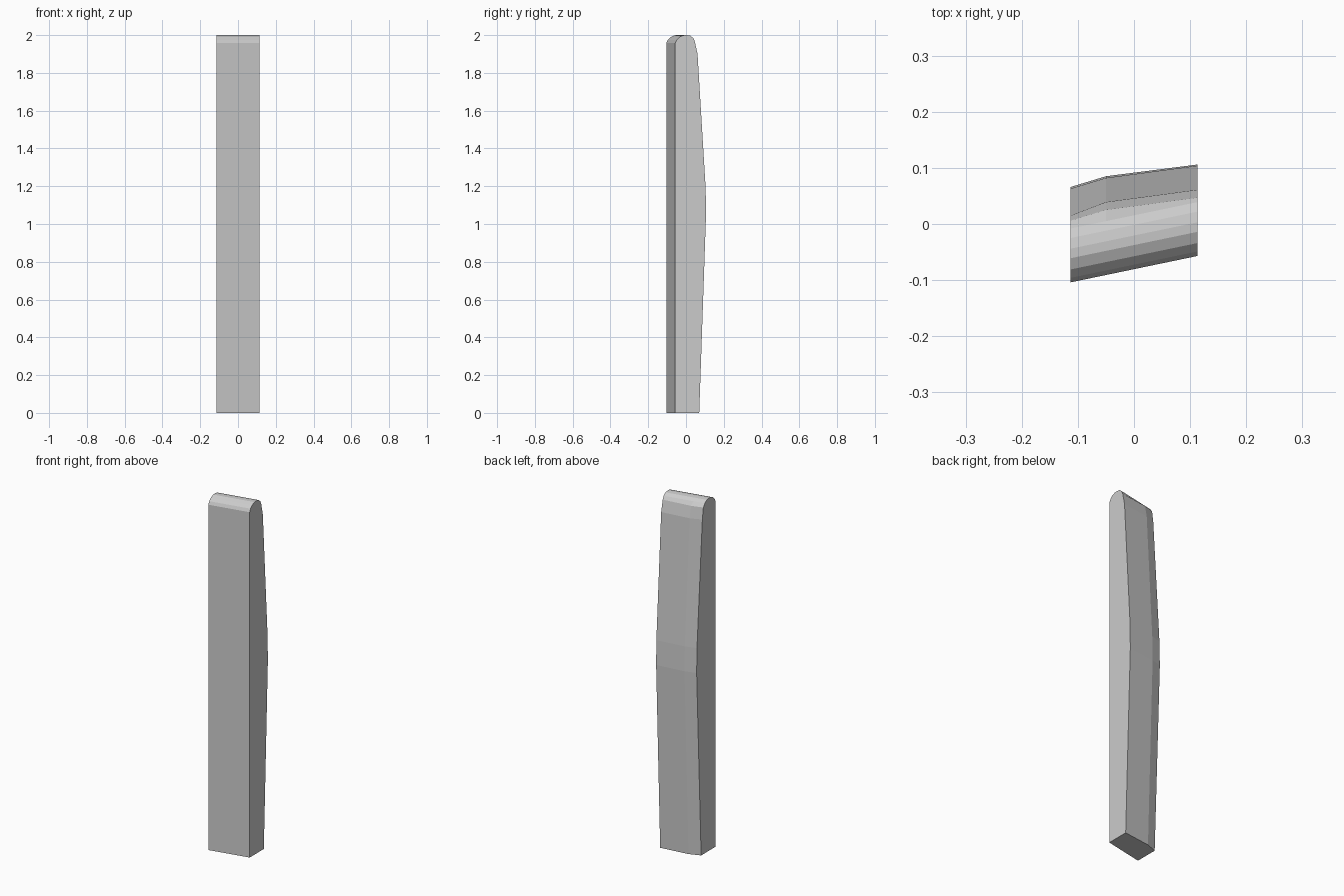
import bpy, bmesh

if "Cube" in bpy.data.objects:
    bpy.data.objects.remove(bpy.data.objects["Cube"])

HALF = 0.113


def front_y(x):
    # slanted flat front face
    return -0.0805 + 0.208 * x


# Rounded end: depth behind the front face, height
CAP = [(0, 1.958), (0.008, 1.975), (0.023, 1.99), (0.043, 1.999), (0.06, 2.0),
       (0.079, 1.997), (0.096, 1.984)]
# Back face heights, and its depth at each column of the board
BACK_Z = [1.965, 1.9, 1.19, 1.05, 0.0]
COLUMNS = {
    -HALF: [0.110, 0.119, 0.167, 0.170, 0.130],
    -0.05: [0.116, 0.130, 0.173, 0.176, 0.140],
    HALF: [0.104, 0.118, 0.161, 0.163, 0.127],
}

# Board: side profiles lofted across the width
bm = bmesh.new()
rings = []
for x, depths in COLUMNS.items():
    profile = [(0, 0)] + CAP + list(zip(depths, BACK_Z))
    rings.append([bm.verts.new((x, front_y(x) + d, z)) for d, z in profile])

for a, b in zip(rings, rings[1:]):
    for i in range(len(a)):
        j = (i + 1) % len(a)
        bm.faces.new((a[i], a[j], b[j], b[i]))
bm.faces.new(rings[0])
bm.faces.new(rings[-1])
bmesh.ops.recalc_face_normals(bm, faces=bm.faces)

mesh = bpy.data.meshes.new("board")
bm.to_mesh(mesh)
bm.free()
board = bpy.data.objects.new("board", mesh)
bpy.context.collection.objects.link(board)
